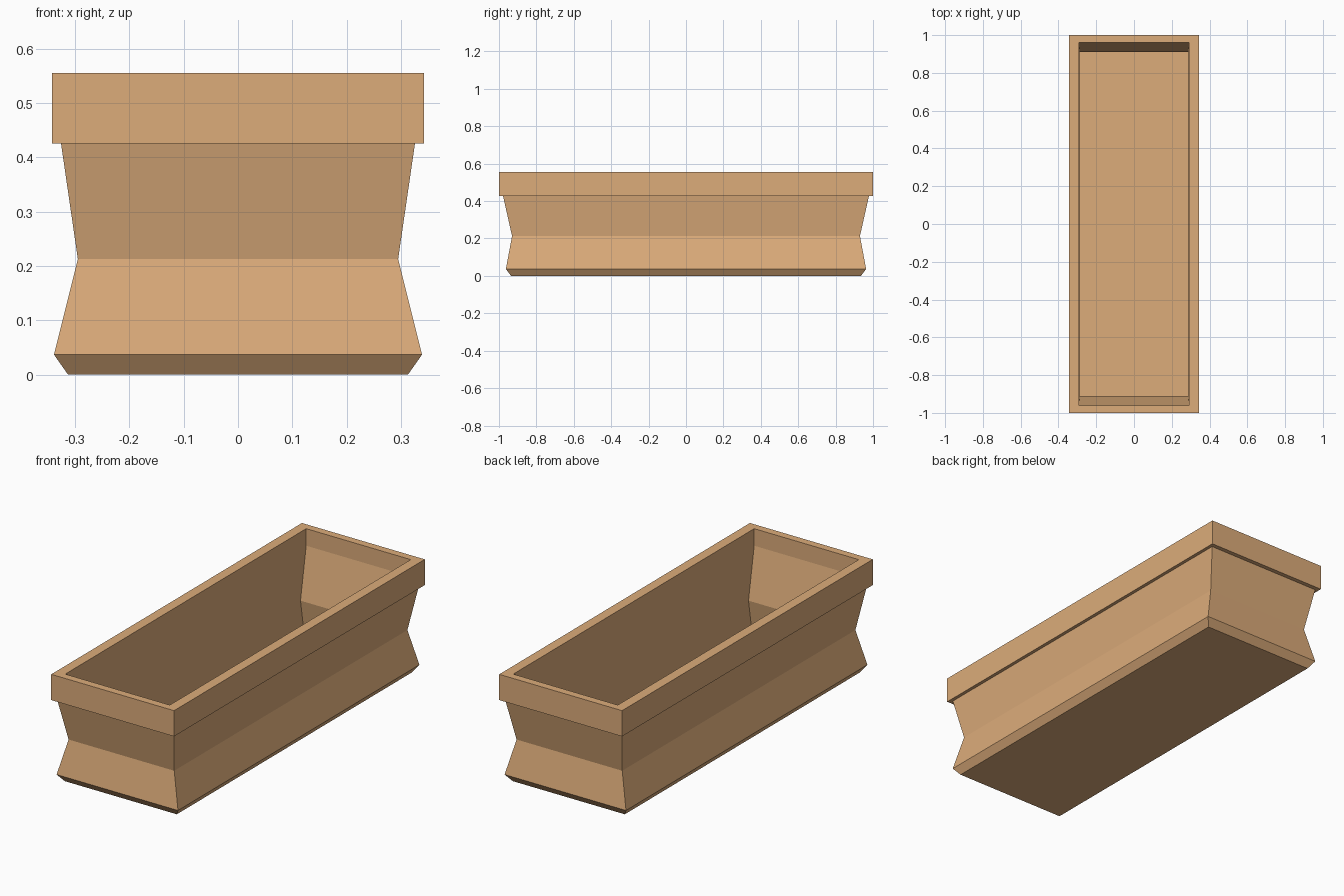
import bpy, bmesh

if "Cube" in bpy.data.objects:
    bpy.data.objects.remove(bpy.data.objects["Cube"])

# single warm terracotta-wood colour
tan = bpy.data.materials.new("warm_tan")
tan.diffuse_color = (0.716, 0.413, 0.195, 1.0)
tan.use_nodes = True
tan.node_tree.nodes["Principled BSDF"].inputs["Base Color"].default_value = tan.diffuse_color

# rectangular rings (half width x, half length y, height z), from the
# underside, up the outside, over the rim and down inside to the floor
RINGS = [
    (0.313, 0.935, 0.000),  # underside
    (0.339, 0.963, 0.037),  # foot chamfer
    (0.295, 0.930, 0.213),  # outer waist
    (0.326, 0.978, 0.426),  # flare below rim
    (0.343, 1.000, 0.426),  # rim underside
    (0.343, 1.000, 0.556),  # rim top, outer edge
    (0.292, 0.961, 0.556),  # rim top, inner edge
    (0.292, 0.961, 0.470),  # inner lip
    (0.288, 0.910, 0.213),  # inner waist
    (0.288, 0.938, 0.040),  # floor
]


def loft_rectangles(name, rings, material):
    bm = bmesh.new()
    loops = [[bm.verts.new((sx * x, sy * y, z))
              for sx, sy in ((-1, -1), (1, -1), (1, 1), (-1, 1))]
             for x, y, z in rings]
    for a, b in zip(loops, loops[1:]):
        for i in range(4):
            j = (i + 1) % 4
            bm.faces.new((a[i], a[j], b[j], b[i]))
    bm.faces.new(loops[0][::-1])   # underside
    bm.faces.new(loops[-1])        # inside floor
    bmesh.ops.recalc_face_normals(bm, faces=bm.faces)
    mesh = bpy.data.meshes.new(name)
    bm.to_mesh(mesh)
    bm.free()
    mesh.materials.append(material)
    obj = bpy.data.objects.new(name, mesh)
    bpy.context.collection.objects.link(obj)
    return obj


# hollow planter trough
loft_rectangles("planter_trough", RINGS, tan)
